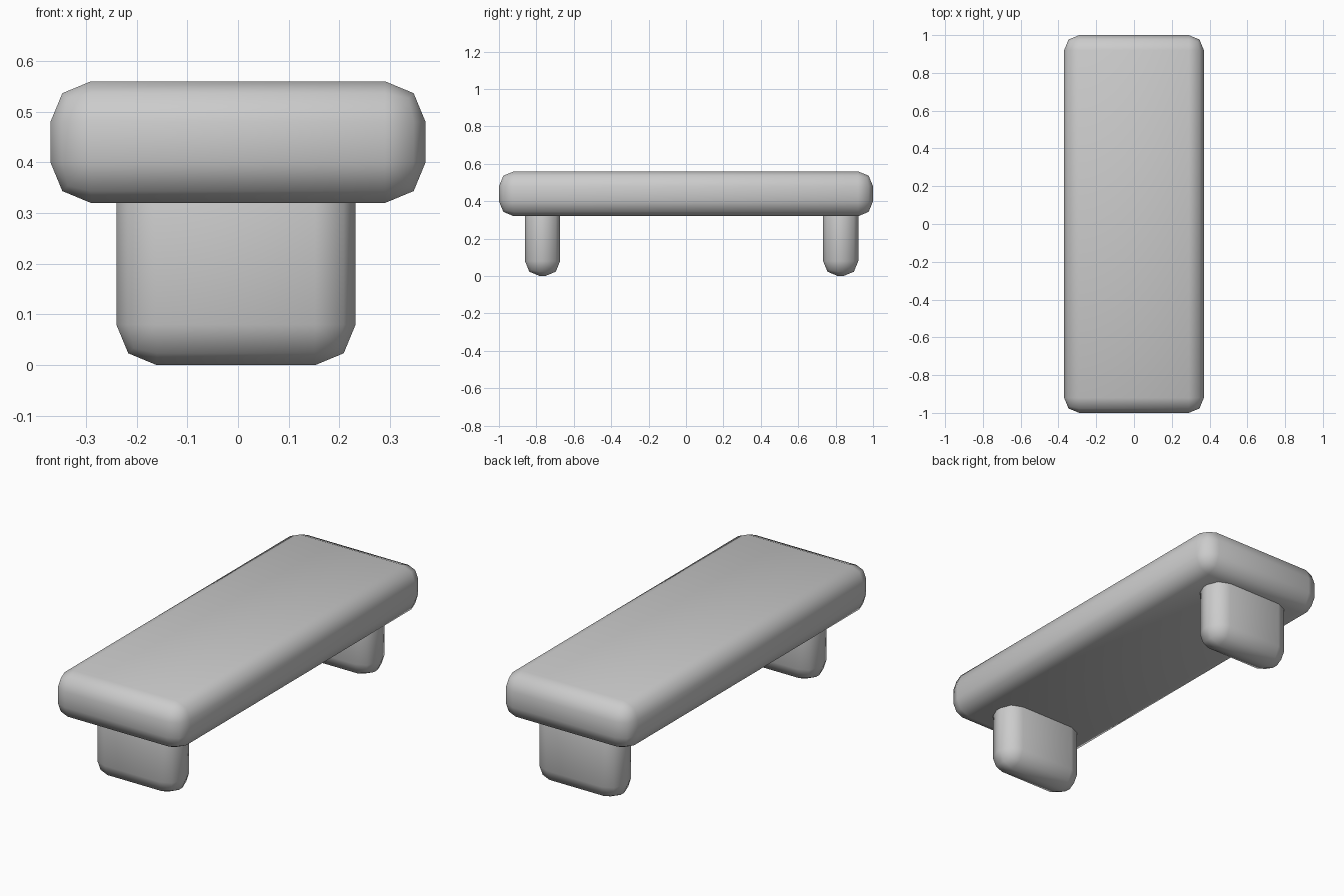
import bpy

cube = bpy.data.objects.get("Cube")
if cube:
    bpy.data.objects.remove(cube, do_unlink=True)

grey = bpy.data.materials.new("plain_grey")
grey.use_nodes = True
colour = (0.6, 0.6, 0.6, 1)
grey.diffuse_color = colour
grey.node_tree.nodes["Principled BSDF"].inputs["Base Color"].default_value = colour


def rounded_block(name, low, high, radius=0.08):
    """Box between two corners with soft two-step edges."""
    centre = [(a + b) / 2 for a, b in zip(low, high)]
    bpy.ops.mesh.primitive_cube_add(size=1, location=centre)
    block = bpy.context.object
    block.name = name
    block.scale = [b - a for a, b in zip(low, high)]
    bpy.ops.object.transform_apply(location=False, rotation=False, scale=True)
    bevel = block.modifiers.new("soft_edges", 'BEVEL')
    bevel.width = radius
    bevel.segments = 2
    bevel.limit_method = 'NONE'
    block.data.materials.append(grey)
    bpy.ops.object.shade_smooth()
    return block


# Long bench slab
rounded_block("seat", (-0.37, -1, 0.32), (0.37, 1, 0.56))

# Supports, with their tops sunk into the slab
for name, y in (("front_leg", -0.767), ("back_leg", 0.827)):
    rounded_block(name, (-0.24, y - 0.094, 0), (0.232, y + 0.094, 0.45))
